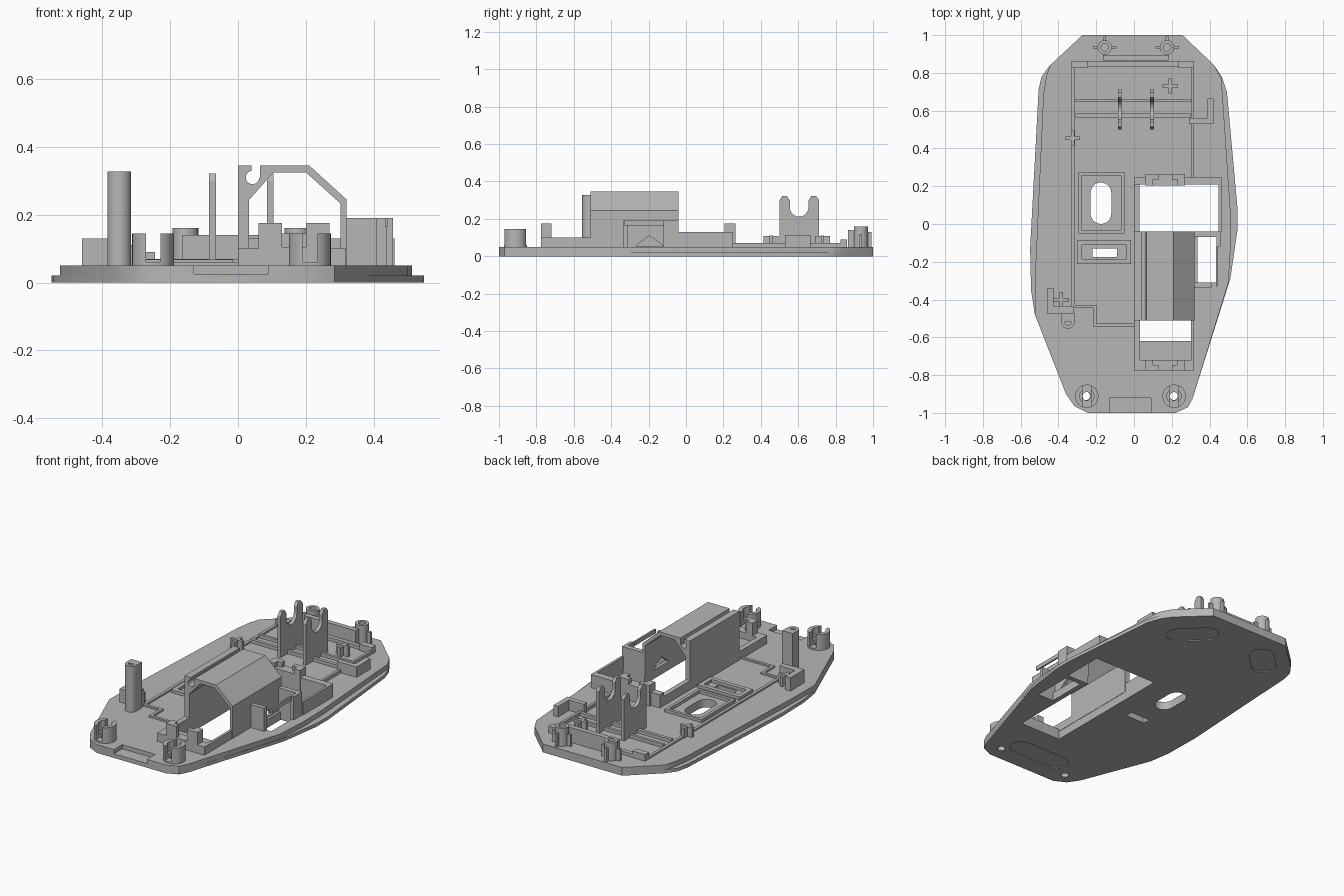
import bpy, bmesh
from math import sin, cos, pi
from mathutils import Vector, Matrix

if "Cube" in bpy.data.objects:
    bpy.data.objects.remove(bpy.data.objects["Cube"], do_unlink=True)

grey = bpy.data.materials.new("plain_grey")
grey.use_nodes = True
grey.diffuse_color = (0.47, 0.47, 0.47, 1)
grey.node_tree.nodes["Principled BSDF"].inputs["Base Color"].default_value = grey.diffuse_color
T = 0.05   # plate top
parts = []


def prism(name, pts, a, b, axis="z"):
    """Extrude a 2D profile from a to b along an axis."""
    place = {"z": lambda p, h: (p[0], p[1], h),
             "y": lambda p, h: (p[0], h, p[1]),
             "x": lambda p, h: (h, p[0], p[1])}[axis]
    bm = bmesh.new()
    low = [bm.verts.new(place(p, a)) for p in pts]
    high = [bm.verts.new(place(p, b)) for p in pts]
    bm.faces.new(low)
    bm.faces.new(high)
    for i in range(len(pts)):
        j = (i + 1) % len(pts)
        bm.faces.new((low[i], low[j], high[j], high[i]))
    bmesh.ops.recalc_face_normals(bm, faces=bm.faces)
    me = bpy.data.meshes.new(name)
    bm.to_mesh(me)
    bm.free()
    me.materials.append(grey)
    ob = bpy.data.objects.new(name, me)
    bpy.context.collection.objects.link(ob)
    parts.append(ob)
    return ob


def rect(x0, x1, y0, y1):
    return [(x0, y0), (x1, y0), (x1, y1), (x0, y1)]


def circle(x, y, r, n=24):
    return [(x + r * cos(2 * pi * i / n), y + r * sin(2 * pi * i / n)) for i in range(n)]


def slot(x, y, half, r, angle=0, n=10):
    """Rounded slot outline, long along the given angle."""
    pts = []
    for side in (1, -1):
        for i in range(n + 1):
            t = -pi / 2 + pi * i / n + (0 if side > 0 else pi)
            pts.append(Vector((side * half + r * cos(t), r * sin(t))))
    turn = Matrix.Rotation(angle, 2)
    return [tuple(turn @ p + Vector((x, y))) for p in pts]


def box(name, x0, x1, y0, y1, z1, z0=T):
    return prism(name, rect(x0, x1, y0, y1), z0, z1)


def cut(ob, *cutters):
    """Subtract the cutters and bake the result; cutters stay in the list."""
    for c in cutters:
        c.hide_render = True
        m = ob.modifiers.new("cut", "BOOLEAN")
        m.object, m.operation, m.solver = c, "DIFFERENCE", "EXACT"
    dg = bpy.context.evaluated_depsgraph_get()
    dg.update()
    me = bpy.data.meshes.new_from_object(ob.evaluated_get(dg))
    ob.modifiers.clear()
    ob.data = me


def discard(*cutters):
    for c in cutters:
        parts.remove(c)
        bpy.data.objects.remove(c, do_unlink=True)


def carve(ob, *cutters):
    cut(ob, *cutters)
    discard(*cutters)
    return ob


# Base plate: full lower layer, upper layer stepped in along the sides
back = [(-.445, .84), (-.273, 1), (.257, 1), (.425, .84)]
front = [(.31, -.925), (.285, -.97), (.22, -1), (-.245, -1), (-.315, -.965), (-.36, -.9), (-.525, -.48)]
lower = back + [(.465, .78), (.492, .7), (.548, .08), (.548, -.03), (.51, -.29)] + front \
    + [(-.545, -.35), (-.55, -.13), (-.505, .71), (-.49, .78)]
upper = back + [(.463, .77), (.51, .08), (.513, -.1), (.5, -.31)] + front + [(-.522, -.24), (-.48, .68), (-.465, .78)]
plates = [prism("lower_plate", lower, 0, .02), prism("upper_plate", upper, .02, T)]
openings = [
    rect(.03, .305, -.62, .21), rect(.2, .45, -.04, .21), rect(.335, .44, -.31, -.07),
    rect(-.22, -.09, -.175, -.13), slot(-.175, .11, .055, .055, pi / 2),
    circle(-.255, -.91, .022), circle(.21, -.91, .022)]
cutters = [prism("cutter", o, -.1, .2) for o in openings]
cutters.append(box("cutter", -.13, .09, -1.1, -.92, .2, .025))
for pad in (slot(0, -.83, .13, .065), slot(.21, .76, .08, .07, pi * .75), slot(-.28, .79, .06, .07, pi / 4)):
    cutters.append(prism("cutter", pad, -.1, .006))
for p in plates:
    cut(p, *cutters)
discard(*cutters)

# Arched cover with a hook groove and a side window
arch = prism("arched_cover", [
    (0, T), (0, .345), (.21, .345), (.32, .245), (.32, T), (.302, T), (.302, .233),
    (.2, .325), (.105, .325), (.032, .243), (.032, T)], -.51, -.04, "y")
carve(arch, prism("cutter", circle(.043, .31, .02), -.6, .1, "y"),
      prism("cutter", rect(.04, .065, .31, .4), -.6, .1, "y"),
      prism("cutter", [(-.27, .055), (-.12, .055), (-.195, .11)], .29, .4, "x"))

# Front box below the arch
box("front_box_left_wall", 0, .032, -.77, -.51, .1)
box("front_box_right_wall", .302, .318, -.77, -.51, .1)
box("front_box_end_wall", 0, .318, -.775, -.72, .1)
box("front_box_shelf", .03, .305, -.72, -.62, .065, .02)


def clip(name, y_out, y_in, z_notch):
    """Raised guide with a C-shaped plan and an open notch."""
    y0, y1 = sorted((y_out, y_in))
    d = (y_in - y_out) / 2
    r0, r1 = sorted((y_out + d, y_in + d))
    tab = box(name, .06, .27, y0, y1, .175)
    carve(tab, box("cutter", .1, .23, r0, r1, .3, z_notch),
          box("cutter", .13, .2, y0 - .1, y1 + .1, .3, z_notch))


clip("front_clip", -.775, -.72, .105)
clip("rear_clip", .265, .205, .145)

# Walls around the wide rear opening
box("opening_left_wall", 0, .03, -.04, .23, .105)
box("opening_rear_wall", 0, .46, .21, .25, .13)
box("opening_right_wall", .447, .462, -.04, .25, .13)

# Side compartment next to the arch
box("side_rear_wall", .32, .457, -.07, -.04, .19)
box("side_corner_wall", .437, .457, -.12, -.04, .19)
box("side_front_wall", .32, .41, -.335, -.31, .19)
box("side_lintel", .433, .443, -.33, -.12, .19, .165)

# Slotted front screw sockets
for x in (-.25, .212):
    ob = prism("front_screw_socket", circle(x, -.912, .062, 32), T, .145)
    carve(ob, prism("cutter", circle(x, -.912, .038), .085, .3),
          prism("cutter", circle(x, -.912, .022), 0, .2),
          box("cutter", x - .022, x + .022, -1.1, -.8, .3, .06))

# Rear screw posts with fins, and the wall between them
for x in (-.155, .175):
    ob = prism("rear_screw_post", circle(x, .935, .038), T, .16)
    carve(ob, prism("cutter", circle(x, .935, .02), .06, .3))
    for s in (-1, 1):
        x0, x1 = sorted((x + s * .035, x + s * .062))
        box("post_side_fin", x0, x1, .928, .942, .12)
        y0, y1 = sorted((.935 + s * .035, .935 + s * .058))
        box("post_end_fin", x - .007, x + .007, y0, y1, .13)
box("rear_wall", -.165, .182, .865, .895, .14)

# Tall post
tall = prism("tall_post", circle(-.35, -.52, .035), T, .328)
carve(tall, prism("cutter", circle(-.35, -.52, .016), .2, .4))
box("tall_post_rib", -.385, -.315, -.515, -.47, .328)

# Bracket beside the tall post
box("corner_bracket_long", -.46, -.425, -.46, -.34, .13)
box("corner_bracket_short", -.46, -.32, -.475, -.435, .13)

# Paired axle supports with U slots
fork = [(.5, T), (.5, .3), (.515, .322), (.54, .322), (.555, .3)]
fork += [(.605 - .05 * cos(pi * i / 12), .262 - .05 * sin(pi * i / 12)) for i in range(13)]
fork += [(.655, .3), (.67, .322), (.695, .322), (.712, .3), (.712, T)]
for x in (-.075, .095):
    prism("axle_support", fork, x - .01, x + .01, "x")

# Plus-shaped pins
for x, y in ((-.385, -.4), (-.325, .455), (.192, .73)):
    box("pin_cross", x - .04, x + .04, y - .009, y + .009, .11)
    box("pin_cross", x - .009, x + .009, y - .04, y + .04, .108)

# Board rail on the rear left side
box("rail_long", .39, .422, .53, .665, .113)
box("rail_short", .29, .422, .53, .56, .113)

# Low ribs: tray border, cross ribs and stepped front edge
for x0, x1, y0, y1, z in (
        (-.33, -.312, -.43, .86, .06), (.302, .318, .25, .86, .07),
        (-.33, .318, .835, .86, .07), (-.31, .3, .645, .662, .07), (-.31, .3, .565, .585, .07),
        (-.33, -.2, -.445, -.428, .06), (-.215, -.198, -.54, -.43, .06), (-.215, 0, -.545, -.528, .06),
        (-.33, -.245, .825, .862, .09), (.235, .318, .825, .862, .09)):
    box("tray_rib", x0, x1, y0, y1, z)

# Raised frames around the small openings
for x0, x1, y0, y1, w in ((-.295, -.05, -.05, .275, .018), (-.3, -.015, -.212, -.085, .026)):
    carve(box("opening_frame", x0, x1, y0, y1, .068),
          box("cutter", x0 + w, x1 - w, y0 + w, y1 - w, .3, 0))

# Smooth the round parts, keep edges sharp
bpy.ops.object.select_all(action="DESELECT")
for ob in parts:
    ob.select_set(True)
bpy.context.view_layer.objects.active = parts[0]
bpy.ops.object.shade_smooth_by_angle(angle=pi / 6)
